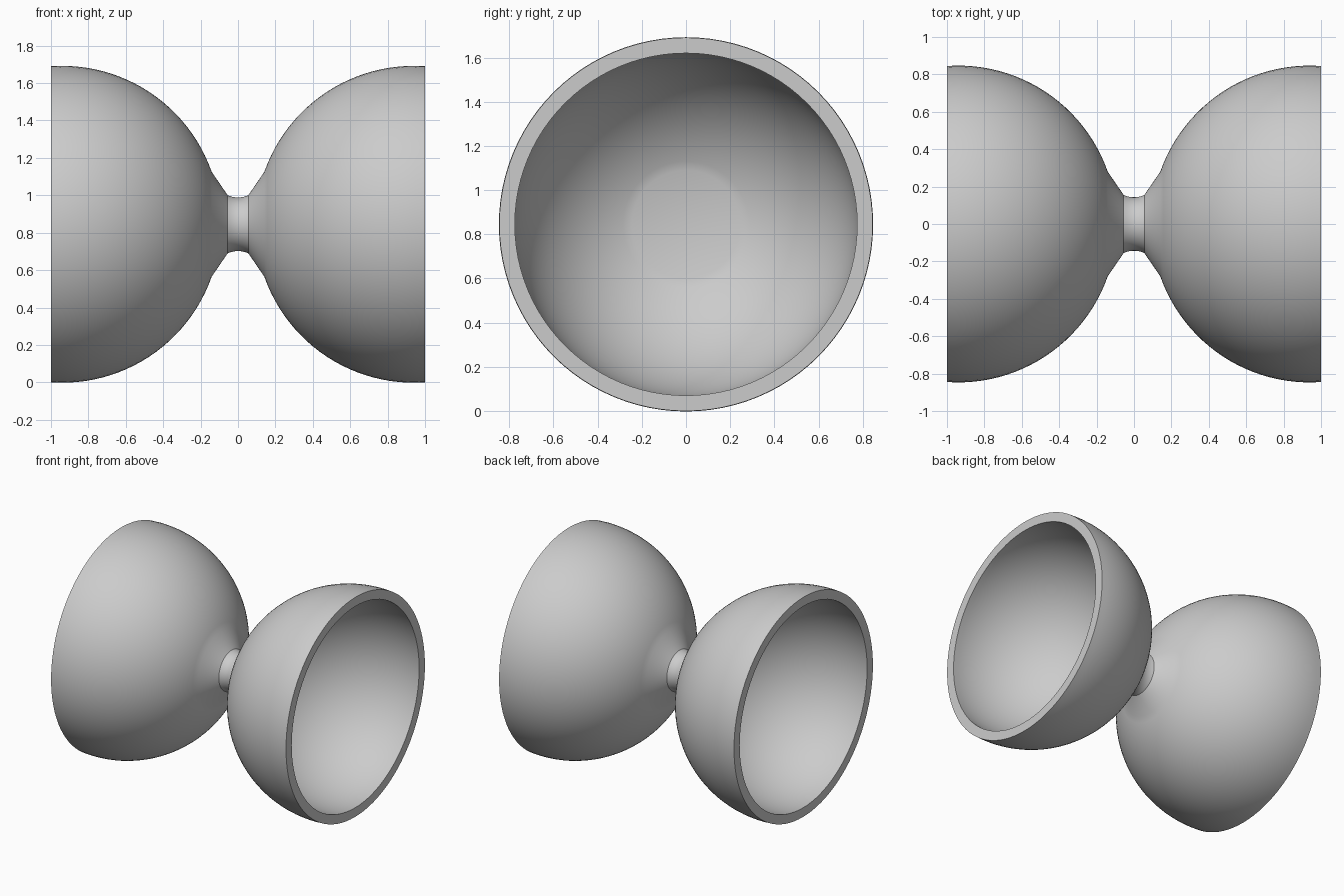
import bpy
from math import sin, cos, pi, radians, asin, sqrt

cube = bpy.data.objects.get("Cube")
if cube:
    bpy.data.objects.remove(cube, do_unlink=True)

AXIS_Z = 0.845      # height of the axle
CENTRE_X = 0.94     # centre of each bowl's sphere
SEGMENTS = 96

grey = bpy.data.materials.new("light grey")
grey.use_nodes = True
colour = (0.6, 0.6, 0.6, 1)
grey.diffuse_color = colour
grey.node_tree.nodes["Principled BSDF"].inputs["Base Color"].default_value = colour


def lathe(name, profile, side=1):
    """Turn (x, radius) points around the x axis; radius 0 closes to a point."""
    verts, rings = [], []
    for x, r in profile:
        start = len(verts)
        count = SEGMENTS if r > 0 else 1
        for i in range(count):
            a = 2 * pi * i / SEGMENTS
            verts.append((side * x, r * cos(a), AXIS_Z + r * sin(a)))
        rings.append([start + i % count for i in range(SEGMENTS)])
    faces = []
    for a, b in zip(rings, rings[1:]):
        for i in range(SEGMENTS):
            j = (i + 1) % SEGMENTS
            quad = [a[i], b[i], b[j], a[j]]
            if side < 0:
                quad.reverse()
            faces.append(list(dict.fromkeys(quad)))
    mesh = bpy.data.meshes.new(name)
    mesh.from_pydata(verts, [], faces)
    mesh.materials.append(grey)
    obj = bpy.data.objects.new(name, mesh)
    bpy.context.collection.objects.link(obj)
    bpy.ops.object.select_all(action="DESELECT")
    obj.select_set(True)
    bpy.context.view_layer.objects.active = obj
    bpy.ops.object.shade_smooth_by_angle(angle=radians(25))
    return obj


def sphere_arc(radius, r_start, steps=24):
    """Sphere profile from a small radius near the hub out to the rim."""
    a0 = asin(r_start / radius)
    a1 = pi / 2 + asin((1 - CENTRE_X) / radius)
    return [(CENTRE_X - radius * cos(a0 + (a1 - a0) * i / steps),
             radius * sin(a0 + (a1 - a0) * i / steps)) for i in range(steps + 1)]


# Bowl: conical hub, outer shell, flat rim, inner shell and flat floor
outer = sphere_arc(0.847, 0.28)
inner = sphere_arc(0.777, 0.245)
floor_x = inner[0][0]
bowl = [(0.055, 0), (0.055, 0.155)] + outer + inner[::-1] + [(floor_x, 0)]
# Profile runs hub to rim to floor, so faces need the turn order flipped per side
for name, side in (("left_bowl", 1), ("right_bowl", -1)):
    obj = lathe(name, bowl, side)
    obj.data.flip_normals()

# Axle: slightly waisted spindle joining the bowls
axle = [(x / 100, 0.143 + 0.012 * (x / 5.5) ** 2)
        for x in (-5.5, -4, -2.5, -1, 0, 1, 2.5, 4, 5.5)]
lathe("axle", axle).data.flip_normals()
